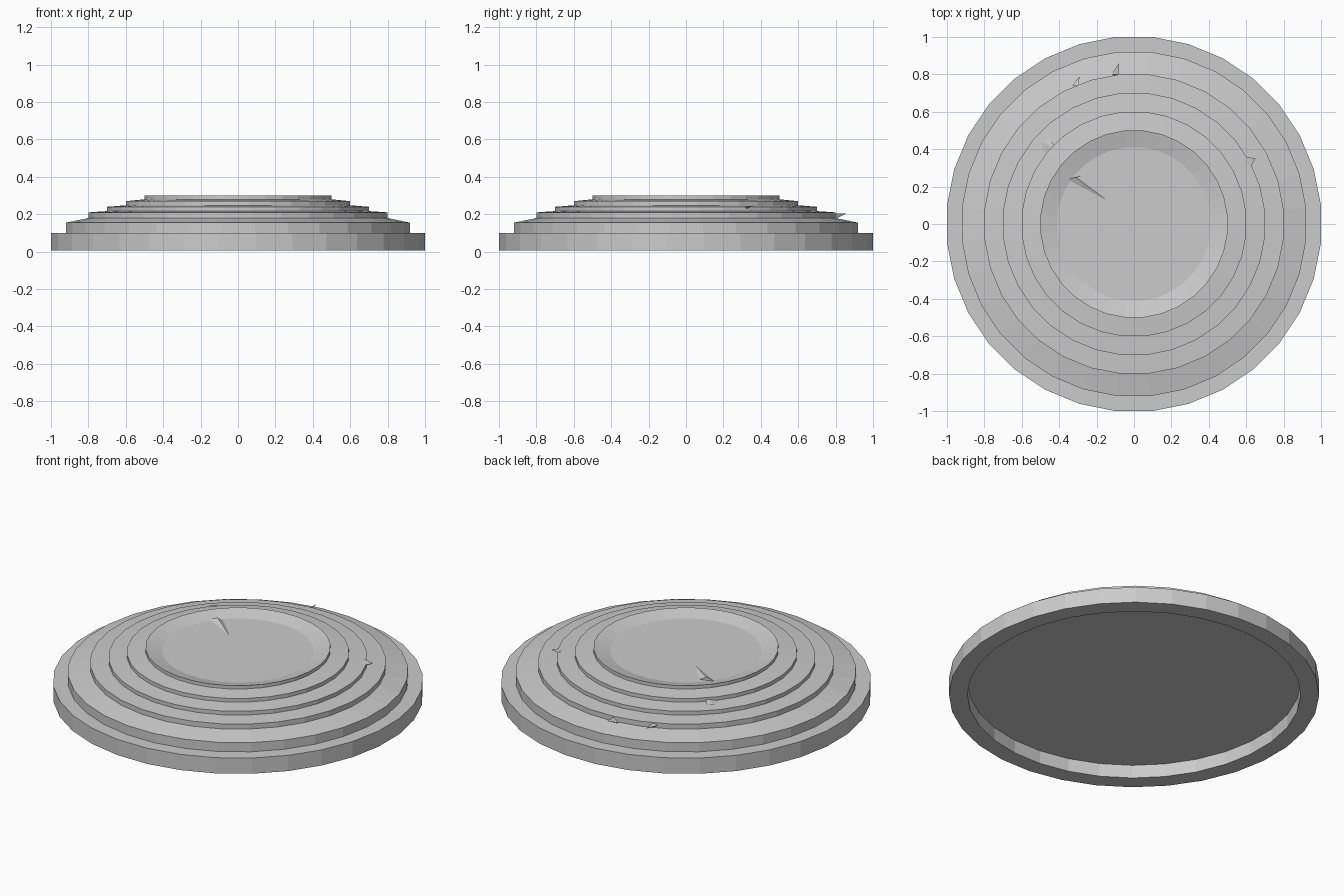
import bpy, bmesh, math

if "Cube" in bpy.data.objects:
    bpy.data.objects.remove(bpy.data.objects["Cube"])

SIDES = 32
HALF = math.pi / SIDES


def make_object(name, bm):
    bmesh.ops.recalc_face_normals(bm, faces=bm.faces[:])
    mesh = bpy.data.meshes.new(name)
    bm.to_mesh(mesh)
    bm.free()
    obj = bpy.data.objects.new(name, mesh)
    bpy.context.collection.objects.link(obj)
    return obj


def lathe(name, profile):
    """Revolve (radius, z) points measured at the facet centres; cap both ends."""
    bm = bmesh.new()
    rings = []
    for r, z in profile:
        r /= math.cos(HALF)
        rings.append([bm.verts.new((r * math.cos(HALF * (2 * i + 1)),
                                    r * math.sin(HALF * (2 * i + 1)), z))
                      for i in range(SIDES)])
    for a, b in zip(rings, rings[1:]):
        for i in range(SIDES):
            j = (i + 1) % SIDES
            bm.faces.new((a[i], a[j], b[j], b[i]))
    bm.faces.new(rings[0])
    bm.faces.new(rings[-1])
    return make_object(name, bm)


def shard(name, points):
    """Small broken chip: the hull of a few points."""
    bm = bmesh.new()
    for p in points:
        bm.verts.new(p)
    bmesh.ops.convex_hull(bm, input=bm.verts[:])
    return make_object(name, bm)


# Stepped disc: hollow underside, sloping treads, shallow dish on top
lathe("stepped_base", [
    (0.90, 0.085), (0.90, 0.006),
    (1.00, 0.006), (1.00, 0.10),
    (0.92, 0.10), (0.92, 0.155),
    (0.80, 0.18), (0.80, 0.21),
    (0.70, 0.217), (0.70, 0.24),
    (0.60, 0.248), (0.60, 0.27),
    (0.50, 0.28), (0.50, 0.30),
    (0.41, 0.277),
])

# Chips scattered over the steps and dish
shard("dish_chip", [(-0.36, 0.24, 0.28), (-0.27, 0.26, 0.275),
                    (-0.31, 0.25, 0.295), (-0.15, 0.13, 0.279)])
shard("right_chip", [(0.59, 0.36, 0.245), (0.65, 0.35, 0.24),
                     (0.59, 0.25, 0.24), (0.61, 0.31, 0.225)])
shard("back_chip", [(-0.12, 0.80, 0.18), (-0.08, 0.86, 0.205),
                    (-0.08, 0.80, 0.205), (-0.10, 0.79, 0.17)])
shard("left_chip", [(-0.49, 0.38, 0.245), (-0.49, 0.44, 0.25),
                    (-0.46, 0.46, 0.25), (-0.40, 0.39, 0.265),
                    (-0.46, 0.41, 0.235)])
shard("rear_left_chip", [(-0.33, 0.74, 0.20), (-0.29, 0.79, 0.19),
                         (-0.30, 0.74, 0.205), (-0.31, 0.74, 0.185)])
